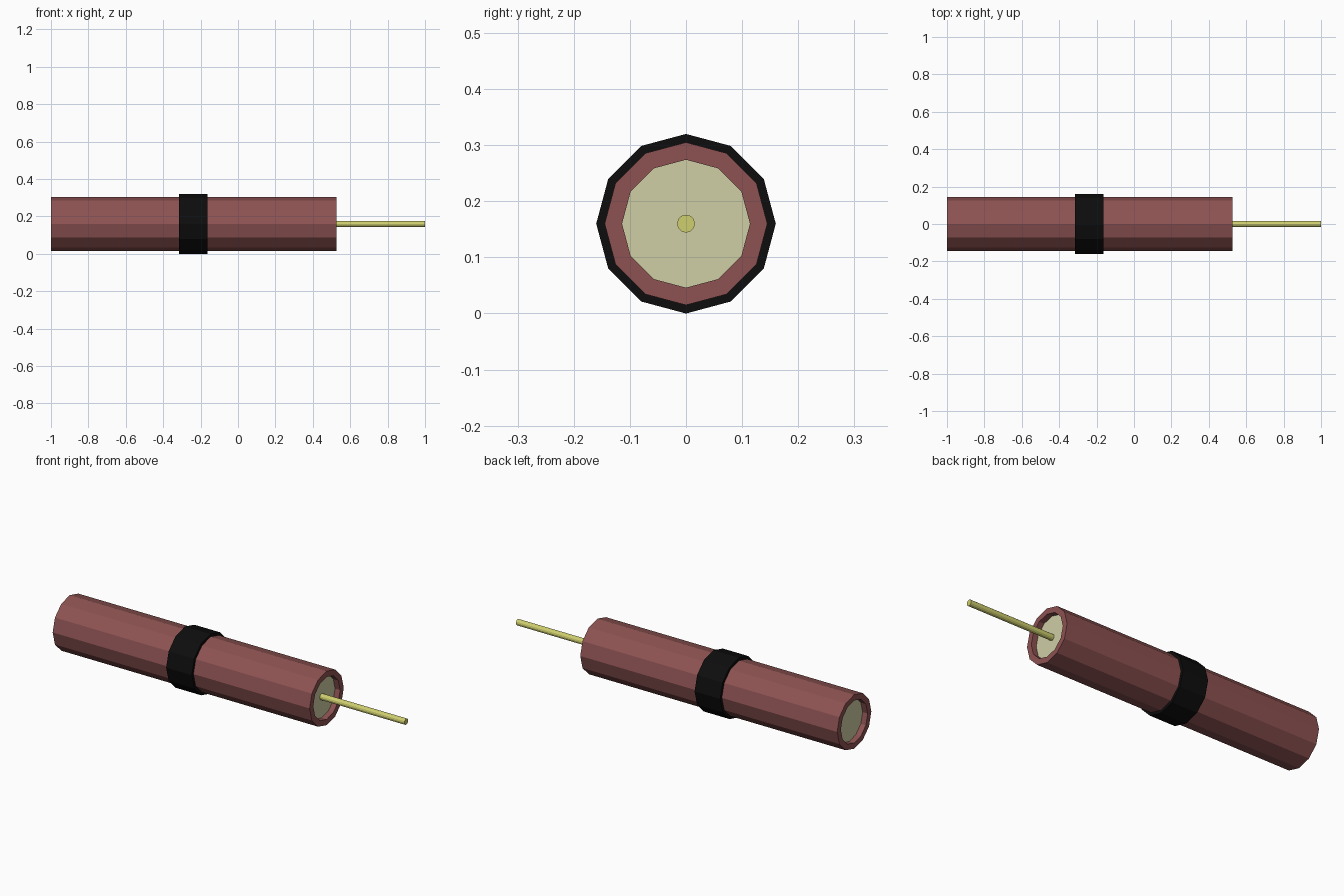
import bpy, bmesh
from math import sin, cos, tau

cube = bpy.data.objects.get("Cube")
if cube:
    bpy.data.objects.remove(cube, do_unlink=True)

AXIS_Z = 0.16   # height of the stick's centre line


def material(name, rgb):
    mat = bpy.data.materials.new(name)
    mat.use_nodes = True
    mat.diffuse_color = (*rgb, 1)
    bsdf = mat.node_tree.nodes["Principled BSDF"]
    bsdf.inputs["Base Color"].default_value = (*rgb, 1)
    bsdf.inputs["Roughness"].default_value = 0.8
    return mat


def lathe(name, profile, mat, sides=12, capped=False):
    """Turn (x, radius) points around the x axis into a flat-shaded part."""
    bm = bmesh.new()
    angles = [tau * k / sides for k in range(sides)]
    rings = [[bm.verts.new((x, r * cos(a), r * sin(a))) for a in angles]
             for x, r in profile]
    for near, far in zip(rings, rings[1:]):
        for j in range(sides):
            k = (j + 1) % sides
            bm.faces.new((near[j], near[k], far[k], far[j]))
    if capped:
        bm.faces.new(rings[0][::-1])
        bm.faces.new(rings[-1])
    bmesh.ops.remove_doubles(bm, verts=bm.verts, dist=1e-5)
    mesh = bpy.data.meshes.new(name)
    bm.to_mesh(mesh)
    bm.free()
    mesh.materials.append(mat)
    obj = bpy.data.objects.new(name, mesh)
    obj.location.z = AXIS_Z
    bpy.context.collection.objects.link(obj)
    return obj


red = material("dull red paper", (0.27, 0.085, 0.085))
cream = material("pale cream filling", (0.62, 0.62, 0.38))
black = material("black tape", (0.004, 0.004, 0.004))
yellow = material("yellow cord", (0.62, 0.62, 0.16))

left_end, right_end = -1.0, 0.527
outer, inner, recess = 0.145, 0.114, 0.03

# Paper tube with a recessed lip at both ends
lathe("paper_tube", [(left_end + recess, inner), (left_end, inner),
                     (left_end, outer), (right_end, outer),
                     (right_end, inner), (right_end - recess, inner)], red)

# Filling that shows as a disc inside each end
lathe("filling", [(left_end + recess, inner), (right_end - recess, inner)],
      cream, capped=True)

# Tape band wrapped around the tube
band = [(-0.315, outer), (-0.315, 0.16), (-0.163, 0.16), (-0.163, outer)]
lathe("tape_band", band + band[:1], black)

# Thin fuse cord
lathe("fuse", [(right_end - 2 * recess, 0.016), (1.0, 0.016)], yellow, capped=True)
